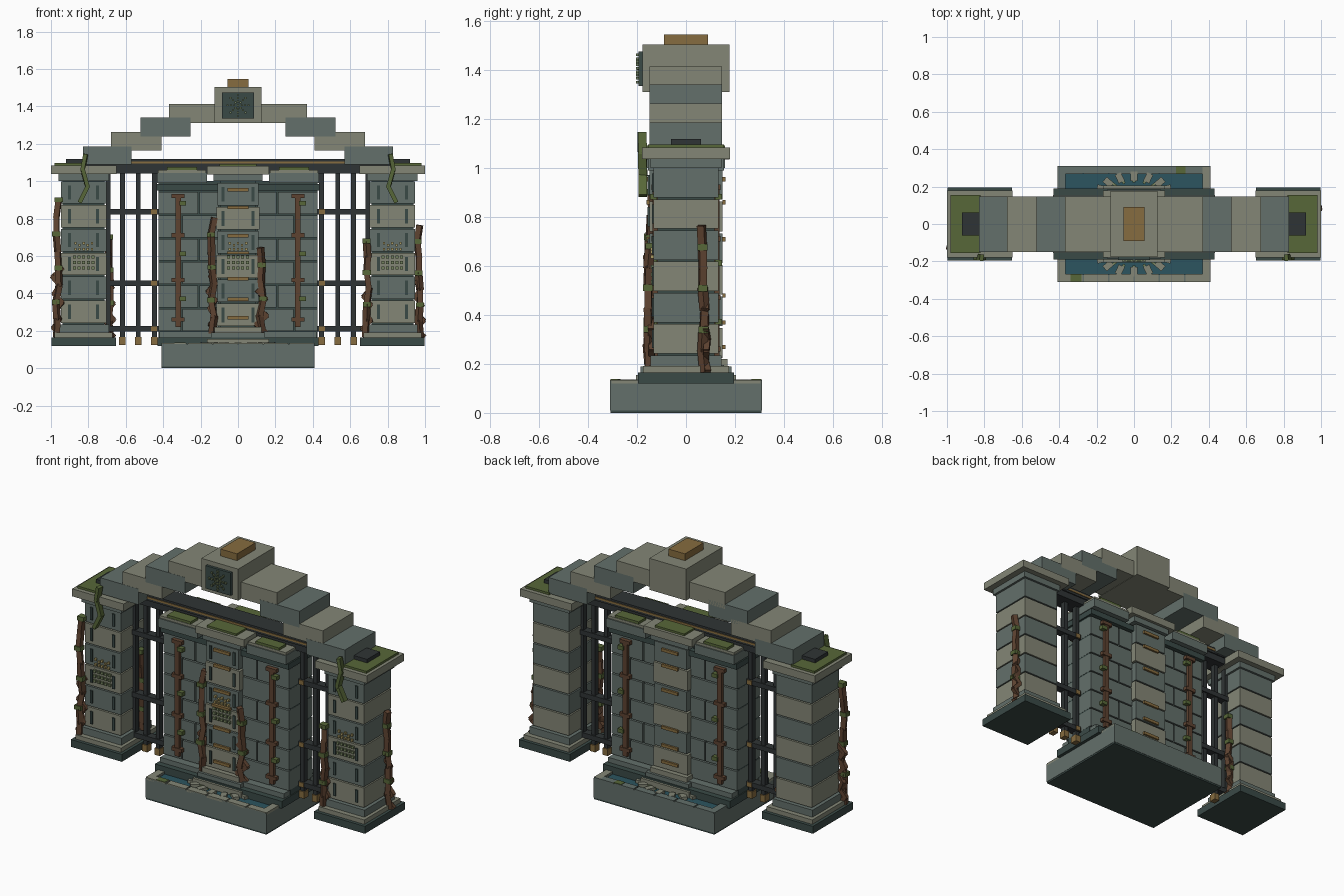
import bpy, bmesh, math, random
from mathutils import Vector, Matrix

if "Cube" in bpy.data.objects:
    bpy.data.objects.remove(bpy.data.objects["Cube"])

random.seed(4)
COLORS = {
    "light_stone": (.23, .24, .18), "stone": (.125, .16, .145), "dark_stone": (.042, .068, .062),
    "iron": (.028, .034, .035), "bronze": (.24, .15, .05), "moss": (.095, .135, .04),
    "vine": (.11, .055, .03), "water": (.025, .09, .115), "jade": (.17, .22, .11), "gold": (.42, .34, .13),
}
MATS = {}
for key, c in COLORS.items():
    MATS[key] = bpy.data.materials.new(key)
    MATS[key].diffuse_color = (*c, 1)


def build(name, mat, mats4):
    """One object made of transformed unit cubes."""
    bm = bmesh.new()
    for m in mats4:
        bmesh.ops.create_cube(bm, size=1, matrix=m)
    me = bpy.data.meshes.new(name)
    bm.to_mesh(me)
    bm.free()
    me.materials.append(MATS[mat])
    ob = bpy.data.objects.new(name, me)
    bpy.context.collection.objects.link(ob)
    return ob


def box(x0, x1, y0, y1, z0, z1):
    return (Matrix.Translation(((x0 + x1) / 2, (y0 + y1) / 2, (z0 + z1) / 2))
            @ Matrix.Diagonal((abs(x1 - x0), abs(y1 - y0), abs(z1 - z0), 1)))


def cbox(cx, hx, hy, z0, z1, cy=0):
    return box(cx - hx, cx + hx, cy - hy, cy + hy, z0, z1)


def stem(points, w, d):
    """Chain of square segments along a path."""
    out = []
    for a, b in zip(points, points[1:]):
        a, b = Vector(a), Vector(b)
        q = (b - a).to_track_quat('Z', 'Y').to_matrix().to_4x4()
        out.append(Matrix.Translation((a + b) / 2) @ q @ Matrix.Diagonal((w, d, (b - a).length + .01, 1)))
    return out


def climber(name, x, y, z0, z1, w=.03, twin=True):
    """Woody vine with a thick double foot and moss clumps."""
    n = max(3, round((z1 - z0) / .09))
    pts = [(x + random.uniform(-.01, .01), y + random.uniform(-.008, .008), z0 + (z1 - z0) * i / n)
           for i in range(n + 1)]
    segs = stem(pts, w, w)
    if twin:
        segs += stem([(px + .02 * (-1) ** i, py + .012, z0 + (pz - z0) * .5)
                      for i, (px, py, pz) in enumerate(pts)], w * .8, w * .8)
    build(name, "vine", segs)
    build(name + "_moss", "moss", [cbox(px, .022, .02, pz - .012, pz + .014, py) for px, py, pz in pts[2::2]])


# Basin with rim stones and water
build("basin", "stone", [cbox(0, .41, .31, .01, .105)]
      + [box(-.41, .41, s * .27, s * .31, .1, .13) for s in (-1, 1)]
      + [box(s * .365, s * .41, -.28, .28, .1, .13) for s in (-1, 1)])
build("basin_foot", "dark_stone", [cbox(0, .408, .308, 0, .012)])
build("basin_water", "water", [cbox(0, .37, .275, .1, .119)])
rim = [cbox(-.34 + .136 * i, .064, .022, .12, .135, s * .288) for i in range(6) for s in (-1, 1)]
rim += [cbox(s * .388, .022, .09, .12, .135, t * .215) for s in (-1, 1) for t in (-1, 1)]
build("rim_stones", "light_stone", rim[::2] + rim[-2:])
build("rim_stones_dark", "stone", rim[1:-2:2])
build("rim_moss", "moss", [cbox(-.31, .03, .02, .13, .138, -.288), cbox(.25, .025, .02, .13, .138, .288)])
pebbles, foam = [], []
for s in (-1, 1):
    for i in range(7):
        a = math.radians(15 + 25 * i)
        for lst, r, size in ((pebbles, .18, (.05, .035, .03, 1)), (foam, .135, (.022, .014, .016, 1))):
            lst.append(Matrix.Translation((r * math.cos(a), s * (.165 + .5 * r * math.sin(a)), .122))
                       @ Matrix.Rotation(s * a, 4, 'Z') @ Matrix.Diagonal(size))
build("basin_pebbles", "light_stone", pebbles)
build("basin_droplets", "jade", foam)

# Central wall: plinth, core, running-bond blocks, coping
build("wall_plinth", "dark_stone", [cbox(0, .43, .19, .12, .165), cbox(0, .425, .098, .16, 1.0)])
build("wall_plinth_step", "stone", [cbox(0, .42, .155, .16, .195)])
blocks = []
for row in range(6):
    z = .2 + row * .125
    cuts = [.1, .21, .43] if row % 2 else [.1, .3, .43]
    for s in (-1, 1):
        for a, b in zip(cuts, cuts[1:]):
            blocks.append(box(s * (a + .004), s * (b - .004), -.115, .115, z, z + .117))
build("wall_blocks", "stone", blocks)
build("wall_frieze", "dark_stone", [cbox(0, .435, .13, .95, .985)])
build("wall_coping", "stone", [cbox(s * .3, .133, .155, .99, 1.045) for s in (-1, 1)])
build("wall_coping_slabs", "light_stone", [cbox(s * .3, .128, .148, 1.04, 1.06) for s in (-1, 1)]
      + [cbox(0, .165, .178, 1.035, 1.08)])
build("wall_moss", "moss", [cbox(s * .3, .08, .035, 1.055, 1.075, t * .11) for s in (-1, 1) for t in (-1, 1)]
      + [cbox(0, .1, .16, 1.075, 1.092)])

# Central pilaster on both faces
build("pilaster_core", "dark_stone", [cbox(0, .095, .135, .2, 1.0)])
build("pilaster_base", "light_stone", [cbox(0, .165, .205, .12, .155), cbox(0, .125, .17, .19, .22)])
build("pilaster_base_step", "stone", [cbox(0, .145, .185, .15, .19), cbox(0, .13, .16, 1.0, 1.036)])
for par, mat in ((0, "light_stone"), (1, "stone")):
    build("pilaster_blocks_" + mat, mat, [cbox(0, .116 - .006 * par, .15, .225 + .129 * i, .346 + .129 * i)
                                          for i in range(par, 6, 2)])
build("pilaster_bars", "bronze", [cbox(0, .055, .007, z, z + .018, s * .155)
                                  for z in (.26, .36, .47, .7, .85, .945) for s in (-1, 1)])
build("pilaster_slits", "dark_stone", [cbox(s * .08, .008, .005, z - .04, z + .04, -.152)
                                       for s in (-1, 1) for z in (.285, .414, .543, .672, .8, .93)])

# Bracketed straps on the wall, both faces
for s in (-1, 1):
    for t in (-1, 1):
        tag = ("left", "right")[s > 0] + ("_front", "_back")[t > 0]
        build("strap_" + tag, "vine", [cbox(s * .32, .015, .01, .22, .93, t * .126)]
              + [cbox(s * .32, .035, .014, z, z + .022, t * .126) for z in (.25, .46, .7, .91)])
        build("strap_moss_" + tag, "moss", [cbox(s * .32 + .025, .018, .014, z, z + .024, t * .132)
                                            for z in (.36, .6, .87)])

# Side pillars
for s in (-1, 1):
    side = "left" if s < 0 else "right"
    cx = s * .825
    build(side + "_pillar_plinth", "dark_stone", [cbox(cx, .173, .195, .12, .165), cbox(cx, .112, .117, .2, 1.01)])
    build(side + "_pillar_step", "light_stone", [cbox(cx, .155, .175, .163, .192), cbox(cx, .175, .18, 1.037, 1.083)])
    build(side + "_pillar_collar", "stone", [cbox(cx, .135, .145, .19, .235), cbox(cx, .135, .145, 1.0, 1.038)])
    for par, mat in ((0, "light_stone"), (1, "stone")):
        build(side + "_pillar_blocks_" + mat, mat, [cbox(cx, .122, .132, .242 + .1275 * i, .362 + .1275 * i)
                                                    for i in range(par, 6, 2)])
    build(side + "_pillar_slits", "dark_stone", [cbox(cx + t * .075, .008, .006, z - .038, z + .038, -.133)
                                                 for t in (-1, 1) for z in (.302, .43, .557, .685, .812, .94)])
    build(side + "_pillar_moss", "moss", [cbox(s * .9, .08, .155, 1.08, 1.096)])
    # Hanging moss strand over the front of the cap
    build(side + "_hanging_moss", "moss", stem([(cx + s * -.01, -.18, 1.14), (cx - s * -.005, -.178, 1.06),
                                                (cx - s * .02, -.176, .97), (cx + s * .02, -.176, .89)], .035, .022))

# Studded ornaments on pillars and pilaster
for name, cx, y in (("left", -.825, -.136), ("middle", 0, -.156), ("right", .825, -.136)):
    build(name + "_studs", "jade", [cbox(cx + .025 * i, .008, .007, z - .008, z + .008, y)
                                    for i in range(-2, 3) for z in (.535, .565, .595)])
    build(name + "_crown_studs", "gold", [cbox(cx + .022 * i, .006, .008, z, z + .014, y)
                                          for i in range(-2, 3) for z in (.63, .65 + .012 * (i % 2 == 0))])
build("spout_shelf", "bronze", [cbox(0, .06, .014, .61, .625, -.158)])

# Iron gates between wall and pillars
bars, feet = [], []
for s in (-1, 1):
    for x in (.447, .533, .618):
        bars.append(cbox(s * x, .013, .016, .15, 1.06))
        feet.append(cbox(s * x, .017, .022, .125, .167))
    bars += [box(s * .425, s * .715, -.024, .024, z, z + .03) for z in (.195, .44, .822)]
    bars.append(cbox(s * .695, .012, .016, .2, 1.05))
    feet += [cbox(s * .45, .016, .03, z, z + .028) for z in (.196, .441, .823)]
build("gate_bars", "iron", bars)
build("gate_feet", "bronze", feet)
build("lintel_beam", "iron", [cbox(0, .92, .062, 1.08, 1.118), cbox(0, .7, .055, 1.04, 1.085)])
build("lintel_inlay", "bronze", [cbox(0, .7, .066, 1.094, 1.106)])

# Stepped arch with keystone
steps = [(.57, .83, 1.088, 1.185), (.41, .68, 1.165, 1.262), (.255, .522, 1.24, 1.34), (.11, .368, 1.312, 1.413)]
for par, mat in ((0, "stone"), (1, "light_stone")):
    build("arch_steps_" + mat, mat, [box(s * a, s * b, -.15 + .001 * par, .147, z0, z1)
                                     for a, b, z0, z1 in steps[par::2] for s in (-1, 1)])
build("keystone", "light_stone", [cbox(0, .125, .177, 1.31, 1.503)])
build("keystone_cap", "bronze", [cbox(0, .056, .09, 1.5, 1.545)])
build("keystone_plaque", "dark_stone", [box(-.085, .085, -.193, -.17, 1.335, 1.475)])
studs = [cbox(0, .006, .007, 1.4, 1.412, -.196)]
for k in range(8):
    for r in (.02, .038, .056):
        a = k * math.pi / 4
        z = 1.406 + r * math.sin(a)
        studs.append(cbox(r * math.cos(a), .005, .007, z - .005, z + .005, -.197))
build("keystone_studs", "jade", studs)

# Climbing vines
climber("vine_left_outer", -.965, -.145, .17, .9)
climber("vine_left_inner", -.69, .05, .17, .7)
climber("vine_right_outer", .965, .07, .17, .76)
climber("vine_right_inner", .69, -.15, .17, .68)
climber("vine_wall_left", -.135, -.15, .19, .8)
climber("vine_wall_right", .125, -.15, .19, .64)

for m in bpy.data.materials:
    if m.users and not m.is_grease_pencil:
        m.use_nodes = True
        m.node_tree.nodes["Principled BSDF"].inputs["Base Color"].default_value = m.diffuse_color
